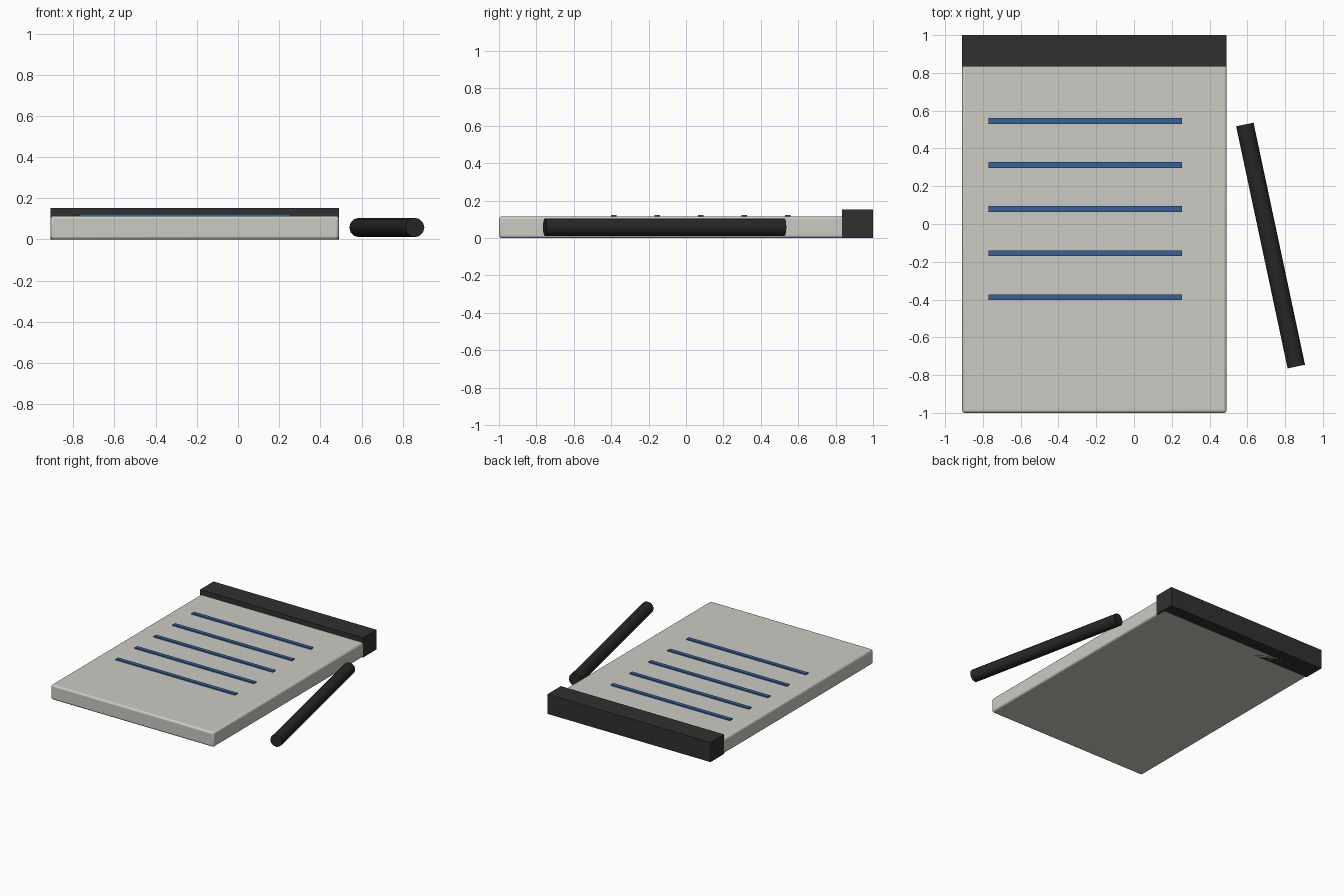
import bpy
import math

if "Cube" in bpy.data.objects:
    bpy.data.objects.remove(bpy.data.objects["Cube"], do_unlink=True)


def make_material(name, rgb):
    mat = bpy.data.materials.new(name)
    mat.use_nodes = True
    mat.diffuse_color = (*rgb, 1)
    mat.node_tree.nodes["Principled BSDF"].inputs["Base Color"].default_value = (*rgb, 1)
    return mat


paper = make_material("warm paper", (0.60, 0.59, 0.55))
black = make_material("soft black", (0.03, 0.03, 0.03))
pen_black = make_material("pen black", (0.02, 0.02, 0.021))
blue = make_material("ink blue", (0.04, 0.12, 0.32))


def box(name, low, high, mat, bevel=0):
    bpy.ops.mesh.primitive_cube_add(size=1)
    obj = bpy.context.object
    obj.name = name
    obj.location = [(a + b) / 2 for a, b in zip(low, high)]
    obj.scale = [b - a for a, b in zip(low, high)]
    bpy.ops.object.transform_apply(location=False, rotation=False, scale=True)
    obj.data.materials.append(mat)
    if bevel:
        mod = obj.modifiers.new("soft_edges", "BEVEL")
        mod.width = bevel
        mod.segments = 3
        bpy.ops.object.shade_smooth_by_angle(angle=math.radians(35))
    return obj


LEFT, RIGHT = -0.91, 0.49

# Paper block, tucked into the binding strip at the back
box("paper_pad", (LEFT, -1, 0), (RIGHT, 0.92, 0.115), paper, bevel=0.014)
box("binding_strip", (LEFT - 0.001, 0.835, 0), (RIGHT + 0.001, 1, 0.153), black)

# Ruled lines raised slightly on the page
for i in range(5):
    y = 0.545 - i * 0.233
    box(f"ruled_line_{i + 1}", (-0.77, y - 0.015, 0.11), (0.255, y + 0.015, 0.124), blue)

# Pen lying beside the pad
bpy.ops.mesh.primitive_cylinder_add(
    vertices=12, radius=0.047, depth=1.31, location=(0.723, -0.114, 0.058),
    rotation=(math.radians(90), 0, math.radians(12)))
pen = bpy.context.object
pen.name = "pen"
pen.data.materials.append(pen_black)
bpy.ops.object.shade_smooth_by_angle(angle=math.radians(40))
